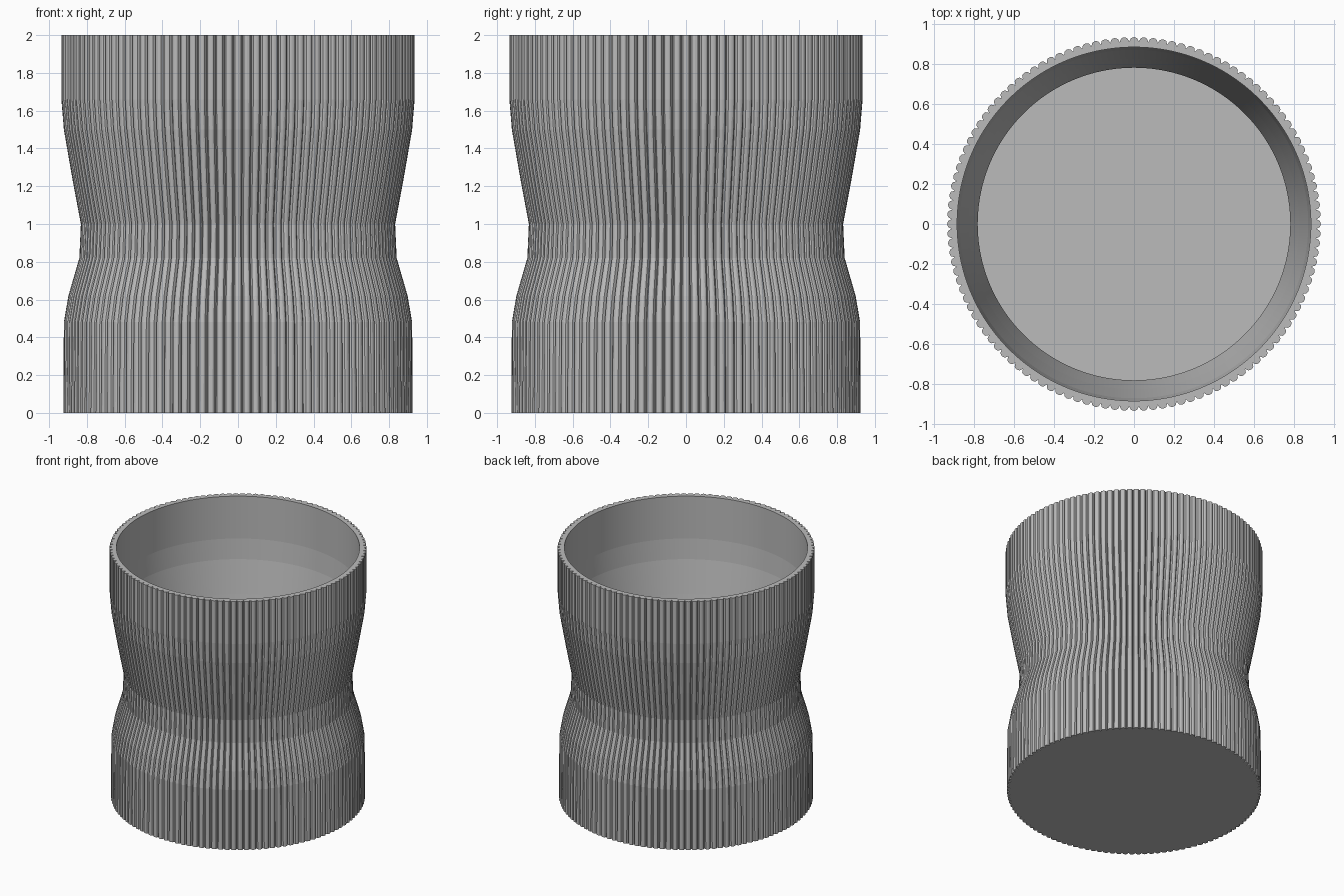
import bpy, bmesh, math

cube = bpy.data.objects.get("Cube")
if cube:
    bpy.data.objects.remove(cube, do_unlink=True)

RIBS = 120
STEPS = 6            # points across each rib
COUNT = RIBS * STEPS
DEPTH = 0.022        # rib height
WALL = 0.05
FLOOR = 0.05

# Outer silhouette: (radius at rib crest, height)
PROFILE = [(0.925, 0), (0.922, 0.48), (0.898, 0.62), (0.84, 0.82), (0.832, 1.0),
           (0.877, 1.24), (0.922, 1.5), (0.935, 1.66), (0.935, 2.0)]

clay = bpy.data.materials.new("grey")
clay.use_nodes = True
colour = (0.5, 0.5, 0.5, 1)
clay.diffuse_color = colour
clay.node_tree.nodes["Principled BSDF"].inputs["Base Color"].default_value = colour


def ring(bm, radius, z, ribbed):
    """One closed loop of vertices, with rounded ribs if asked."""
    verts = []
    for i in range(COUNT):
        a = math.tau * i / COUNT
        r = radius
        if ribbed:
            t = 2 * ((i / STEPS + 0.5) % 1) - 1
            r -= DEPTH * (1 - math.sqrt(max(0, 1 - t * t)))
        verts.append(bm.verts.new((r * math.cos(a), r * math.sin(a), z)))
    return verts


bm = bmesh.new()
outer = [ring(bm, r, z, True) for r, z in PROFILE]
inner = [ring(bm, r - WALL, max(z, FLOOR), False) for r, z in reversed(PROFILE)]

# Ribbed outside, flat rim and plain inside form one continuous skin
loops = outer + inner
for low, high in zip(loops, loops[1:]):
    for i in range(COUNT):
        j = (i + 1) % COUNT
        bm.faces.new((low[i], low[j], high[j], high[i]))

# Underside and inner floor
bm.faces.new(list(reversed(outer[0])))
bm.faces.new(inner[-1])

mesh = bpy.data.meshes.new("ribbed_pot")
bm.to_mesh(mesh)
bm.free()
mesh.materials.append(clay)
pot = bpy.data.objects.new("ribbed_pot", mesh)
bpy.context.collection.objects.link(pot)
